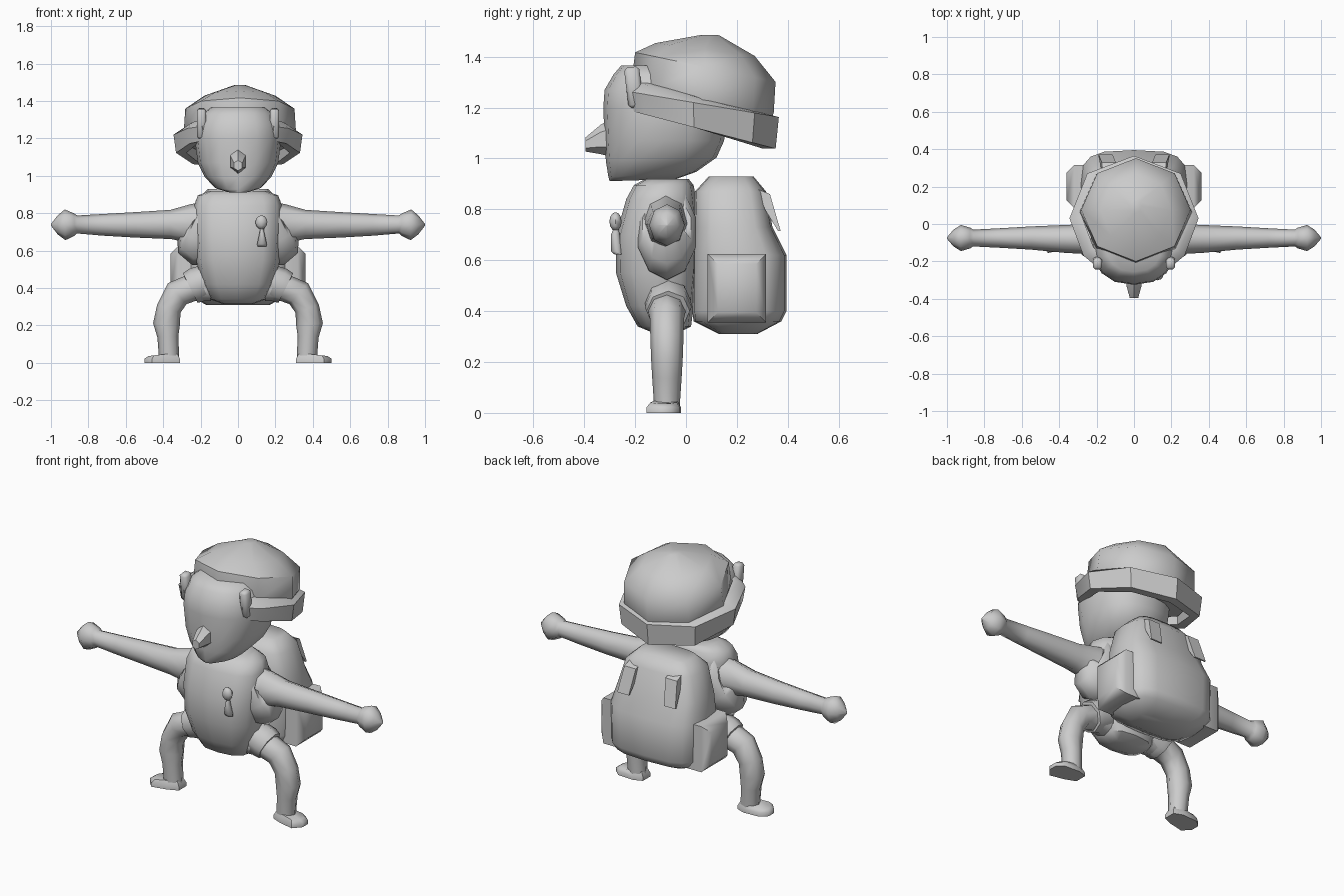
import bpy, bmesh, math
from mathutils import Vector, Matrix

grey = bpy.data.materials.new("light grey")
grey.diffuse_color = (0.6, 0.6, 0.6, 1)


def finish(name, bm, mirror=False, angle=50):
    bmesh.ops.remove_doubles(bm, verts=bm.verts, dist=0.0005)
    bmesh.ops.recalc_face_normals(bm, faces=bm.faces)
    me = bpy.data.meshes.new(name)
    bm.to_mesh(me)
    bm.free()
    ob = bpy.data.objects.new(name, me)
    bpy.context.collection.objects.link(ob)
    me.materials.append(grey)
    bpy.ops.object.select_all(action='DESELECT')
    bpy.context.view_layer.objects.active = ob
    ob.select_set(True)
    bpy.ops.object.shade_smooth_by_angle(angle=math.radians(angle))
    if mirror:
        m = ob.modifiers.new("mirror", 'MIRROR')
        m.use_mirror_merge = False
    return ob


def loft(name, rings, mirror=False, closed=True, angle=50, caps=True):
    """Skin a list of point rings and cap both ends."""
    bm = bmesh.new()
    vs = [[bm.verts.new(p) for p in r] for r in rings]
    n = len(rings[0])
    for a, b in zip(vs, vs[1:]):
        for i in range(n if closed else n - 1):
            j = (i + 1) % n
            bm.faces.new((a[i], a[j], b[j], b[i]))
    if caps:
        bm.faces.new(vs[0])
        bm.faces.new(vs[-1])
    return finish(name, bm, mirror, angle)


def flat_ring(z, rx, y0, y1, n=12, power=1.0, slope=0.0, cx=0.0):
    """Horizontal rounded ring spanning y0..y1, optionally sloping along y."""
    pts = []
    for i in range(n):
        t = 2 * math.pi * i / n
        c, s = math.cos(t), math.sin(t)
        x = math.copysign(abs(c) ** power, c) * rx + cx
        y = (y0 + y1) / 2 + math.copysign(abs(s) ** power, s) * (y1 - y0) / 2
        pts.append((x, y, z + slope * y))
    return pts


def limb(name, path, n=8, angle=60):
    """Tube in the XZ plane; path rows are x, y, z, radius in plane, radius in y."""
    rings = []
    for k, (x, y, z, r, ry) in enumerate(path):
        a, b = path[max(k - 1, 0)], path[min(k + 1, len(path) - 1)]
        d = Vector((b[0] - a[0], 0, b[2] - a[2])).normalized()
        side = Vector((-d.z, 0, d.x))
        rings.append([Vector((x, y, z)) + side * r * math.cos(2 * math.pi * i / n)
                      + Vector((0, ry * math.sin(2 * math.pi * i / n), 0)) for i in range(n)])
    return loft(name, rings, True, angle=angle)


# Torso
loft("torso", [flat_ring(z, rx, a, b, 12, 0.75) for z, rx, a, b in (
    (0.315, 0.08, -0.13, -0.03), (0.34, 0.15, -0.19, 0.02), (0.42, 0.19, -0.235, 0.03),
    (0.55, 0.225, -0.275, 0.045), (0.70, 0.235, -0.275, 0.055), (0.84, 0.235, -0.235, 0.04),
    (0.895, 0.215, -0.205, 0.03), (0.92, 0.15, -0.16, 0.01))])

# Arms with fists, armhole trim, legs and leg trim
limb("arm", [(0.17, -0.08, 0.735, 0.13, 0.10), (0.25, -0.08, 0.745, 0.105, 0.08),
             (0.36, -0.08, 0.74, 0.078, 0.075), (0.55, -0.075, 0.738, 0.068, 0.062),
             (0.72, -0.075, 0.738, 0.058, 0.052), (0.86, -0.075, 0.74, 0.048, 0.045),
             (0.875, -0.075, 0.74, 0.06, 0.055), (0.925, -0.075, 0.738, 0.082, 0.07),
             (0.965, -0.075, 0.738, 0.05, 0.045), (1.0, -0.075, 0.738, 0.004, 0.004)])
limb("armhole_trim", [(0.17, -0.075, 0.71, 0.19, 0.12), (0.21, -0.075, 0.71, 0.19, 0.12),
                      (0.25, -0.075, 0.725, 0.155, 0.10), (0.25, -0.075, 0.73, 0.08, 0.06)], 10)
limb("leg", [(0.14, -0.075, 0.40, 0.07, 0.075), (0.24, -0.075, 0.405, 0.075, 0.075),
             (0.325, -0.075, 0.37, 0.075, 0.067), (0.37, -0.075, 0.29, 0.066, 0.065),
             (0.382, -0.075, 0.21, 0.072, 0.062), (0.375, -0.075, 0.14, 0.056, 0.058),
             (0.368, -0.075, 0.02, 0.054, 0.05)])
limb("leg_trim", [(0.16, -0.07, 0.44, 0.09, 0.09), (0.225, -0.07, 0.415, 0.095, 0.092),
                  (0.255, -0.07, 0.40, 0.088, 0.085), (0.257, -0.07, 0.399, 0.05, 0.05)])

# Feet: sole outline pointing outwards, lower at the toe
sole = [(0.31, -0.11), (0.31, -0.04), (0.36, -0.02), (0.46, -0.025), (0.5, -0.06),
        (0.5, -0.11), (0.46, -0.155), (0.37, -0.135)]
loft("foot", [[(x, y, 0) for x, y in sole], [(x, y, 0.022) for x, y in sole],
              [(0.39 + (x - 0.39) * 0.82, -0.08 + (y + 0.08) * 0.8, 0.048 - 0.12 * max(x - 0.4, 0))
               for x, y in sole]], True)

# Head
loft("head", [flat_ring(z, rx, a, b, 16, 0.85, s) for z, rx, a, b, s in (
    (0.92, 0.06, -0.30, -0.04, 0.03), (0.945, 0.125, -0.305, 0.04, 0.06),
    (1.0, 0.18, -0.315, 0.12, 0.03), (1.07, 0.215, -0.32, 0.15, 0),
    (1.2, 0.232, -0.325, 0.16, 0), (1.27, 0.222, -0.32, 0.15, 0),
    (1.33, 0.195, -0.285, 0.1, 0), (1.365, 0.15, -0.255, 0.05, 0))])

# Nose: hexagonal tapering point
loft("nose", [[(r * math.cos(i * math.pi / 3 + 0.52), y, z + h * math.sin(i * math.pi / 3 + 0.52))
               for i in range(6)] for y, z, r, h in (
    (-0.29, 1.08, 0.048, 0.075), (-0.335, 1.075, 0.045, 0.058), (-0.395, 1.055, 0.026, 0.028))])

# Helmet shell, tilted down towards the back
loft("helmet_shell", [flat_ring(z, rx, a, b, 8, 1.0, s, 0.01) for z, rx, a, b, s in (
    (1.17, 0.27, -0.2, 0.32, -0.2), (1.25, 0.30, -0.215, 0.345, -0.2),
    (1.375, 0.292, -0.2, 0.352, -0.21), (1.438, 0.19, -0.12, 0.27, -0.13),
    (1.487, 0.03, 0.06, 0.13, -0.02))])

# Helmet brim: band open at the face
half = [(0.19, -0.235), (0.27, -0.17), (0.345, 0.03), (0.25, 0.27), (0.0, 0.365)]
plan = half + [(-x, y) for x, y in half[-2::-1]]


def band(z, k, slope):
    return [(x * k, 0.05 + (y - 0.05) * k, z + slope * y) for x, y in plan]


rows = [band(1.255, 0.80, -0.22), band(1.25, 0.9, -0.22), band(1.225, 1.0, -0.17),
        band(1.13, 0.96, -0.25), band(1.13, 0.80, -0.25)]
loft("helmet_brim", [[row[i] for row in rows] for i in range(len(plan))], angle=40)

# Raised face guard corners in front of the shell
bm = bmesh.new()
bmesh.ops.create_cube(bm, size=1, matrix=Matrix.Translation((0.195, -0.205, 1.28))
                      @ Matrix.Rotation(0.12, 4, 'X') @ Matrix.Diagonal((0.05, 0.06, 0.16, 1)))
bmesh.ops.bevel(bm, geom=bm.edges[:], offset=0.012, segments=1, affect='EDGES')
finish("face_guard", bm, True)

# Backpack
loft("backpack", [flat_ring(z, rx, a, b, 16, 0.6) for z, rx, a, b in (
    (0.31, 0.17, 0.13, 0.28), (0.36, 0.26, 0.03, 0.375), (0.40, 0.28, 0.025, 0.395),
    (0.62, 0.285, 0.025, 0.395), (0.73, 0.265, 0.03, 0.34), (0.87, 0.225, 0.035, 0.315),
    (0.93, 0.16, 0.09, 0.265))], angle=60)

# Side pockets
bm = bmesh.new()
bmesh.ops.create_cube(bm, size=1, matrix=Matrix.Translation((0.29, 0.2, 0.49))
                      @ Matrix.Diagonal((0.14, 0.23, 0.27, 1)))
edges = [e for e in bm.edges if all(v.co.x > 0.3 for v in e.verts)]
bmesh.ops.bevel(bm, geom=edges, offset=0.04, segments=1, affect='EDGES')
finish("side_pocket", bm, True)

# Wedge-shaped buckle flaps on the back of the pack
flap = [(0.28, 0.88), (0.33, 0.86), (0.372, 0.715), (0.362, 0.715), (0.31, 0.80)]
loft("buckle_flap", [[(x + 0.12 * (0.88 - z), y, z) for y, z in flap] for x in (0.095, 0.17)],
     True, angle=30)

# Chest pendant: round head and flared stem
bm = bmesh.new()
bmesh.ops.create_uvsphere(bm, u_segments=8, v_segments=6, radius=1,
                          matrix=Matrix.Translation((0.125, -0.277, 0.752))
                          @ Matrix.Diagonal((0.032, 0.024, 0.037, 1)))
finish("pendant_head", bm)
loft("pendant_stem", [flat_ring(z, rx, a, b, 8, 1, 0, 0.128) for z, rx, a, b in (
    (0.725, 0.008, -0.285, -0.265), (0.70, 0.012, -0.295, -0.26),
    (0.635, 0.026, -0.295, -0.25), (0.622, 0.024, -0.28, -0.25))])
